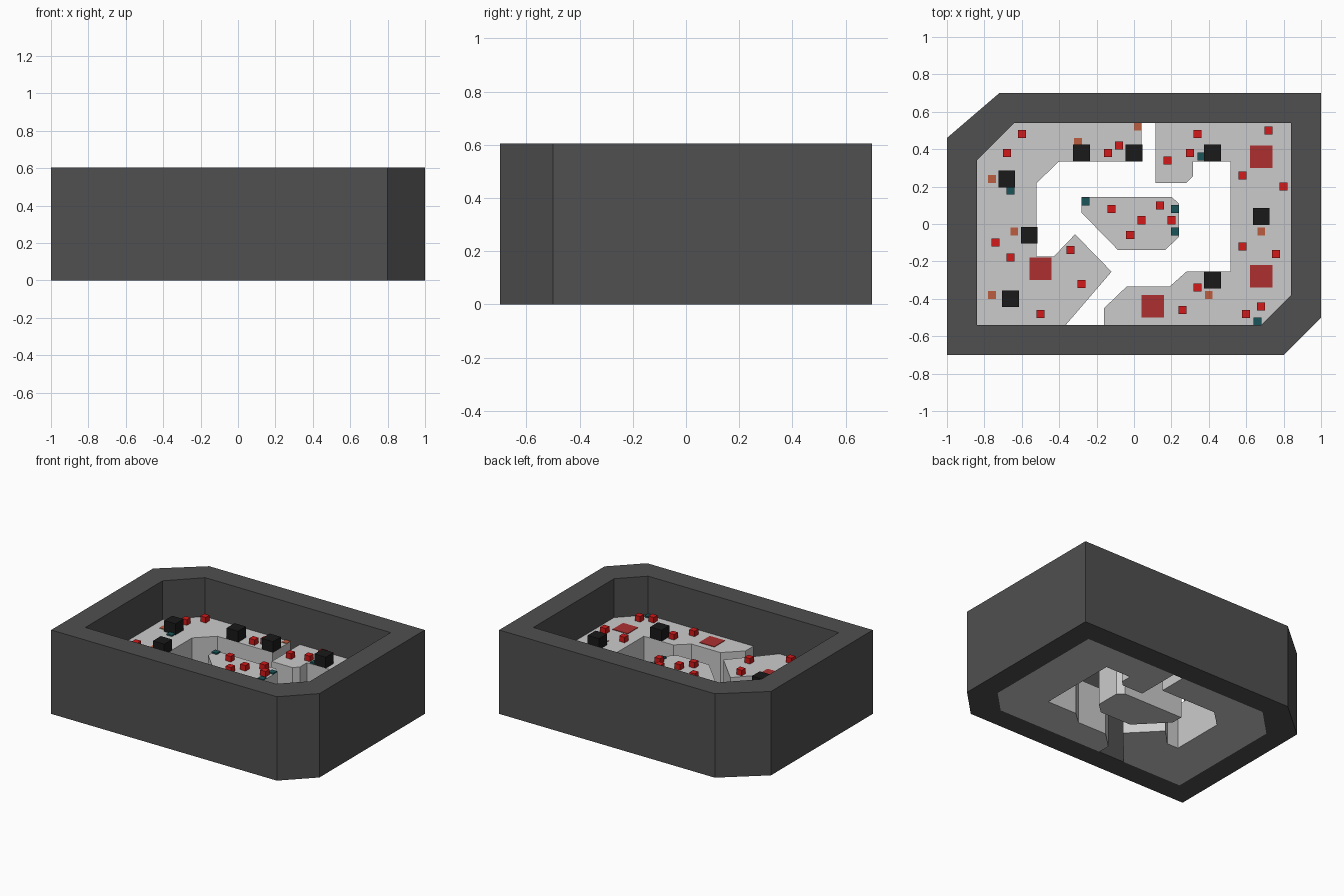
import bpy, bmesh

if "Cube" in bpy.data.objects:
    bpy.data.objects.remove(bpy.data.objects["Cube"])

FLOOR, WALL = 0.325, 0.605


def paint(name, rgb):
    mat = bpy.data.materials.new(name)
    mat.diffuse_color = (*rgb, 1)
    mat.use_nodes = True
    mat.node_tree.nodes["Principled BSDF"].inputs["Base Color"].default_value = mat.diffuse_color
    return mat


def finish(bm, name, mat):
    bmesh.ops.recalc_face_normals(bm, faces=bm.faces)
    mesh = bpy.data.meshes.new(name)
    bm.to_mesh(mesh)
    bm.free()
    obj = bpy.data.objects.new(name, mesh)
    bpy.context.collection.objects.link(obj)
    if mat:
        mesh.materials.append(mat)
    return obj


def slab(name, outline, height, mat=None):
    """Extrude a flat outline upward from z = 0."""
    bm = bmesh.new()
    face = bm.faces.new([bm.verts.new((x, y, 0)) for x, y in outline])
    geom = bmesh.ops.extrude_face_region(bm, geom=[face])["geom"]
    verts = [v for v in geom if isinstance(v, bmesh.types.BMVert)]
    bmesh.ops.translate(bm, vec=(0, 0, height), verts=verts)
    return finish(bm, name, mat)


def ring(name, outer, inner, height, mat):
    """Closed wall between two outlines with matching corners."""
    bm = bmesh.new()
    loops = [[bm.verts.new((x, y, z)) for x, y in pts]
             for pts, z in ((outer, 0), (outer, height), (inner, height), (inner, 0))]
    n = len(outer)
    for a, b in zip(loops, loops[1:] + loops[:1]):
        for i in range(n):
            j = (i + 1) % n
            bm.faces.new((a[i], a[j], b[j], b[i]))
    return finish(bm, name, mat)


def blocks(name, spots, size, height, mat):
    """One box per spot, standing on the floor."""
    for i, (x, y) in enumerate(spots, 1):
        bm = bmesh.new()
        bmesh.ops.create_cube(bm, size=1)
        bmesh.ops.scale(bm, vec=(size, size, height), verts=bm.verts)
        obj = finish(bm, f"{name}_{i}", mat)
        obj.location = (x, y, FLOOR + height / 2)


dark = paint("dark_wall", (0.08, 0.08, 0.08))
black = paint("black", (0.01, 0.01, 0.01))
red = paint("red", (0.65, 0.01, 0.01))
dull_red = paint("dull_red", (0.42, 0.03, 0.03))
orange = paint("orange", (0.5, 0.11, 0.05))
teal = paint("teal", (0.01, 0.09, 0.1))

# Outer wall
outer = [(-1, -.7), (.8, -.7), (1, -.5), (1, .7), (-.72, .7), (-1, .46)]
inner = [(-.84, -.54), (.68, -.54), (.84, -.38), (.84, .54), (-.64, .54), (-.84, .34)]
ring("outer_wall", outer, inner, WALL, dark)

# Raised ground plates
slab("left_ground", [
    (-.84, -.54), (-.365, -.54), (-.12, -.255), (-.315, -.055), (-.43, -.175),
    (-.52, -.175), (-.52, .22), (-.40, .335), (.04, .335), (.04, .54),
    (-.64, .54), (-.84, .34)], FLOOR)
slab("right_ground", [
    (-.16, -.54), (.68, -.54), (.84, -.38), (.84, .54), (.115, .54), (.115, .22),
    (.28, .22), (.315, .255), (.315, .335), (.515, .335), (.515, -.255),
    (.28, -.255), (.19, -.335), (-.04, -.335), (-.16, -.45)], FLOOR)
slab("centre_island", [
    (-.28, .145), (-.28, .06), (-.085, -.14), (.165, -.14),
    (.24, -.07), (.24, .11), (.2, .145)], FLOOR)

# Large black blocks
blocks("black_block", [
    (-.28, .38), (0, .38), (.42, .38), (-.68, .24), (-.56, -.06),
    (.68, .04), (.42, -.3), (-.66, -.4)], .09, .08, black)

# Small red blocks
blocks("red_block", [
    (-.68, .38), (-.6, .48), (-.14, .38), (-.08, .42), (.18, .34), (.3, .38),
    (.34, .48), (.72, .5), (.58, .26), (.8, .2), (.58, -.12), (.76, -.16),
    (.68, -.44), (.6, -.48), (.34, -.34), (.26, -.46), (-.5, -.48), (-.28, -.32),
    (-.34, -.14), (-.74, -.1), (-.66, -.18), (-.12, .08), (.14, .1), (.04, .02),
    (.2, .02), (-.02, -.06)], .043, .04, red)

# Flat floor markers
blocks("red_pad", [(.68, .36), (.68, -.28), (.1, -.44), (-.5, -.24)], .12, .004, dull_red)
blocks("orange_marker", [
    (-.3, .44), (.02, .52), (-.76, .24), (-.64, -.04), (-.76, -.38),
    (.68, -.04), (.4, -.38)], .042, .004, orange)
blocks("teal_marker", [
    (-.26, .12), (.22, .08), (.22, -.04), (-.66, .18), (.36, .36), (.66, -.52)],
    .042, .01, teal)
